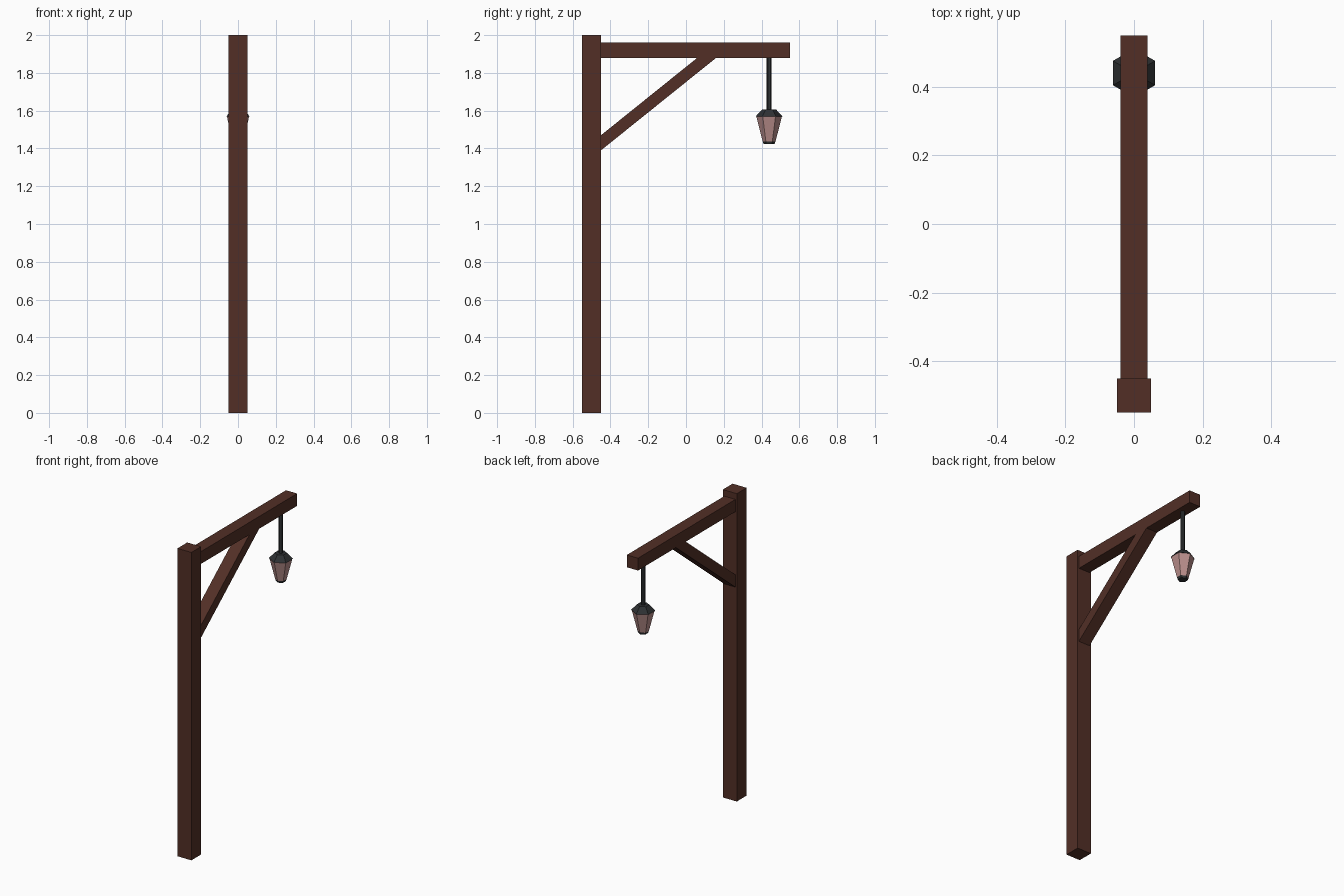
import bpy, bmesh, math

if "Cube" in bpy.data.objects:
    bpy.data.objects.remove(bpy.data.objects["Cube"])


def material(name, srgb):
    lin = [((c / 255 + 0.055) / 1.055) ** 2.4 for c in srgb]
    m = bpy.data.materials.new(name)
    m.diffuse_color = (*lin, 1)
    m.use_nodes = True
    m.node_tree.nodes["Principled BSDF"].inputs["Base Color"].default_value = m.diffuse_color
    return m


wood = material("dark_wood", (82, 47, 38))
metal = material("dark_metal", (46, 49, 51))
glass = material("pink_glass", (186, 143, 140))


def finish(name, bm, mat):
    bmesh.ops.recalc_face_normals(bm, faces=bm.faces)
    me = bpy.data.meshes.new(name)
    bm.to_mesh(me)
    bm.free()
    me.materials.append(mat)
    ob = bpy.data.objects.new(name, me)
    bpy.context.collection.objects.link(ob)
    return ob


def timber(name, profile, half_width):
    """Extrude a (y, z) side profile across x."""
    bm = bmesh.new()
    face = bm.faces.new([bm.verts.new((-half_width, y, z)) for y, z in profile])
    ext = bmesh.ops.extrude_face_region(bm, geom=[face])
    verts = [v for v in ext["geom"] if isinstance(v, bmesh.types.BMVert)]
    bmesh.ops.translate(bm, verts=verts, vec=(2 * half_width, 0, 0))
    return finish(name, bm, wood)


def hex_loft(name, rings, mat, y=0.44):
    """Six-sided tapered solid through (radius, z) rings, corners on the y axis."""
    bm = bmesh.new()
    loops = []
    for r, z in rings:
        angles = [math.radians(90 + 60 * i) for i in range(6)]
        loops.append([bm.verts.new((r * math.cos(a), y + r * math.sin(a), z)) for a in angles])
    for a, b in zip(loops, loops[1:]):
        for i in range(6):
            j = (i + 1) % 6
            bm.faces.new((a[i], a[j], b[j], b[i]))
    bm.faces.new(loops[0])
    bm.faces.new(loops[-1])
    return finish(name, bm, mat)


def rect(y0, y1, z0, z1):
    return [(y0, z0), (y1, z0), (y1, z1), (y0, z1)]


# Timber frame
timber("post", rect(-0.55, -0.45, 0, 2), 0.05)
timber("arm", rect(-0.45, 0.55, 1.88, 1.96), 0.04)
timber("brace", [(-0.45, 1.39), (0.16, 1.88), (0.06, 1.88), (-0.45, 1.47)], 0.04)

# Hanging lantern
hex_loft("hanger_rod", [(0.0125, 1.60), (0.0125, 1.88)], metal)
hex_loft("lantern_cap", [(0.071, 1.57), (0.036, 1.607)], metal)
hex_loft("lantern_glass", [(0.034, 1.437), (0.068, 1.57)], glass)
hex_loft("lantern_base", [(0.029, 1.423), (0.034, 1.437)], metal)
